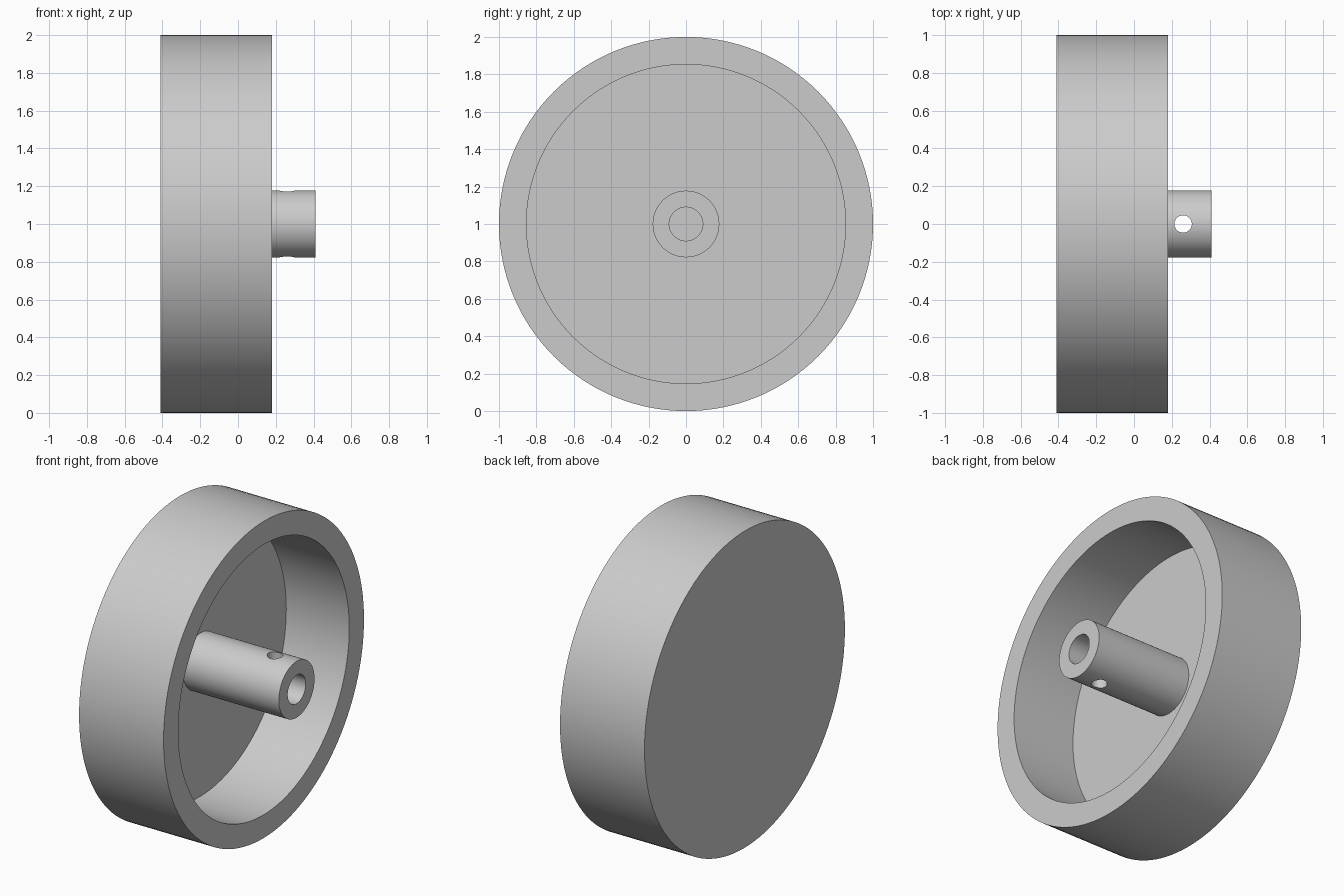
import bpy
import bmesh
import math
from mathutils import Matrix

cube = bpy.data.objects.get("Cube")
if cube:
    bpy.data.objects.remove(cube, do_unlink=True)

# Main dimensions
RADIUS, INNER_RADIUS = 1.0, 0.853
HUB_RADIUS, BORE_RADIUS, PIN_RADIUS = 0.178, 0.09, 0.046
BACK, FLOOR, RIM, HUB_END = -0.41, -0.26, 0.18, 0.41
PIN_X = 0.26
SEGMENTS = 128

grey = bpy.data.materials.new("plain grey")
grey.use_nodes = True
colour = (0.6, 0.6, 0.6, 1)
grey.diffuse_color = colour
grey.node_tree.nodes["Principled BSDF"].inputs["Base Color"].default_value = colour


def add_object(name, bm):
    mesh = bpy.data.meshes.new(name)
    bmesh.ops.recalc_face_normals(bm, faces=bm.faces)
    bm.to_mesh(mesh)
    bm.free()
    mesh.materials.append(grey)
    obj = bpy.data.objects.new(name, mesh)
    bpy.context.collection.objects.link(obj)
    return obj


def lathe(name, profile):
    """Turn an (x, radius) profile around the x axis, closing both ends."""
    bm = bmesh.new()
    rings = []
    for x, r in profile:
        angles = [2 * math.pi * i / SEGMENTS for i in range(SEGMENTS)]
        rings.append([bm.verts.new((x, r * math.cos(a), r * math.sin(a))) for a in angles])
    for a, b in zip(rings, rings[1:]):
        for i in range(SEGMENTS):
            j = (i + 1) % SEGMENTS
            bm.faces.new((a[i], a[j], b[j], b[i]))
    bm.faces.new(rings[0])
    bm.faces.new(rings[-1])
    return add_object(name, bm)


# Cup-shaped wheel with a bored hub rising from its floor
wheel = lathe("wheel_and_hub", [
    (BACK, RADIUS), (RIM, RADIUS), (RIM, INNER_RADIUS), (FLOOR, INNER_RADIUS),
    (FLOOR, HUB_RADIUS), (HUB_END, HUB_RADIUS), (HUB_END, BORE_RADIUS), (FLOOR, BORE_RADIUS),
])
wheel.location.z = RADIUS

# Cross hole through both walls of the hub
bm = bmesh.new()
bmesh.ops.create_cone(bm, cap_ends=True, segments=48, radius1=PIN_RADIUS, radius2=PIN_RADIUS,
                      depth=0.6, matrix=Matrix.Translation((PIN_X, 0, RADIUS)))
cutter = add_object("pin_hole_cutter", bm)
cutter.hide_render = True

cut = wheel.modifiers.new("pin_hole", "BOOLEAN")
cut.operation = "DIFFERENCE"
cut.solver = "EXACT"
cut.object = cutter

bpy.ops.object.select_all(action="DESELECT")
bpy.context.view_layer.objects.active = wheel
wheel.select_set(True)
bpy.ops.object.modifier_apply(modifier=cut.name)
bpy.data.objects.remove(cutter, do_unlink=True)
bpy.ops.object.shade_smooth_by_angle(angle=math.radians(30))
